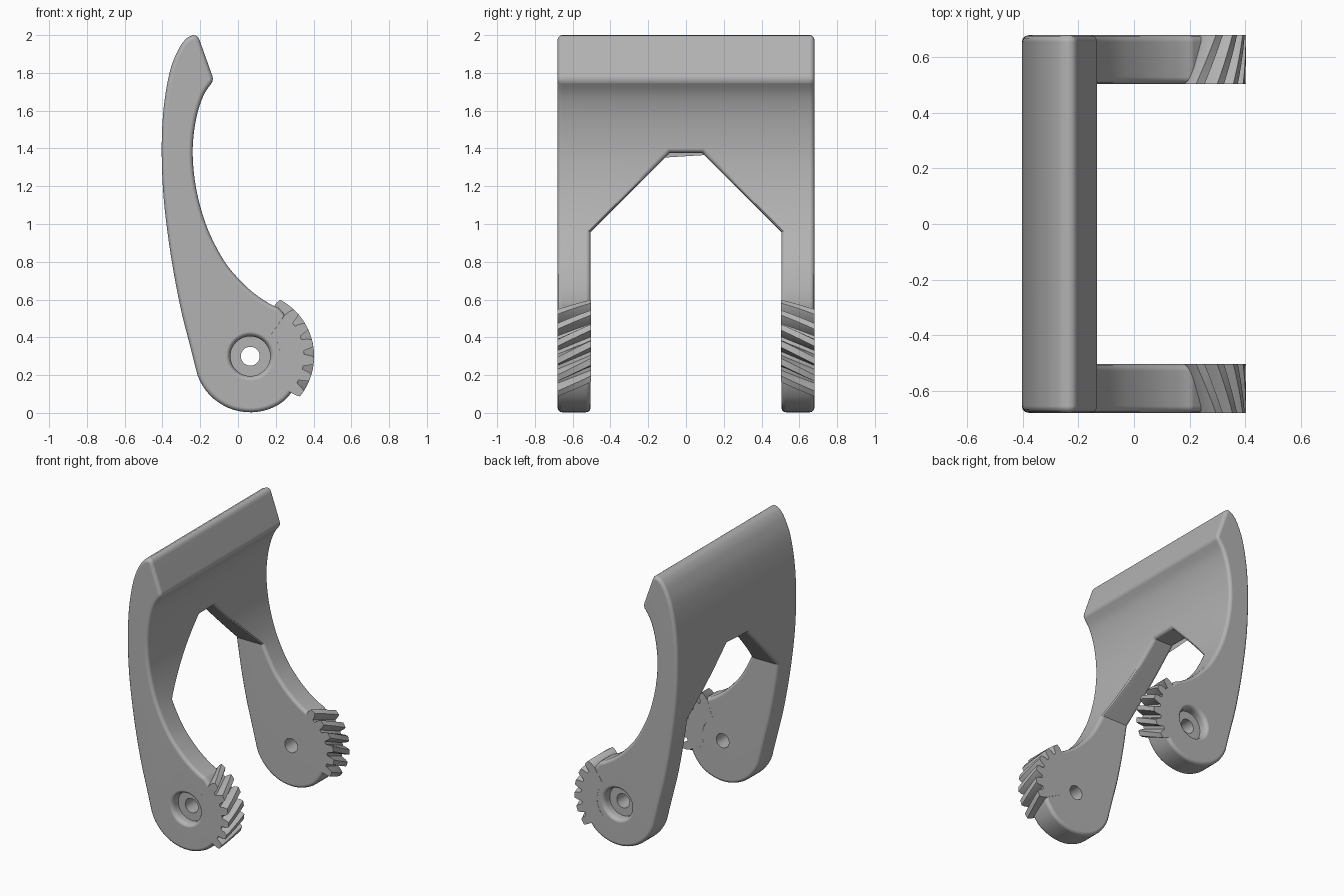
import bpy, bmesh
from math import sin, cos, pi, radians
from mathutils import Vector

if "Cube" in bpy.data.objects:
    bpy.data.objects.remove(bpy.data.objects["Cube"], do_unlink=True)

HALF, INNER = 0.68, 0.505        # arm outer and inner faces along y
PX, PZ = 0.065, 0.30             # pivot centre

grey = bpy.data.materials.new("matte_grey")
grey.use_nodes = True
grey.diffuse_color = (0.45, 0.45, 0.45, 1)
bsdf = next(n for n in grey.node_tree.nodes if n.type == "BSDF_PRINCIPLED")
bsdf.inputs["Base Color"].default_value = grey.diffuse_color
bsdf.inputs["Roughness"].default_value = 0.6


def loft(name, rings):
    """Closed solid through a list of equal-length vertex rings."""
    bm = bmesh.new()
    rows = [[bm.verts.new(p) for p in ring] for ring in rings]
    n = len(rows[0])
    for a, b in zip(rows, rows[1:]):
        for i in range(n):
            j = (i + 1) % n
            bm.faces.new((a[i], a[j], b[j], b[i]))
    bm.faces.new(rows[0])
    bm.faces.new(rows[-1])
    bmesh.ops.recalc_face_normals(bm, faces=bm.faces)
    mesh = bpy.data.meshes.new(name)
    bm.to_mesh(mesh)
    bm.free()
    mesh.materials.append(grey)
    obj = bpy.data.objects.new(name, mesh)
    bpy.context.collection.objects.link(obj)
    return obj


def activate(obj):
    bpy.ops.object.select_all(action="DESELECT")
    obj.select_set(True)
    bpy.context.view_layer.objects.active = obj


def apply_modifier(obj, kind, **settings):
    mod = obj.modifiers.new(kind.lower(), kind)
    for key, value in settings.items():
        setattr(mod, key, value)
    activate(obj)
    bpy.ops.object.modifier_apply(modifier=mod.name)


def cut(obj, cutter):
    cutter.hide_render = True
    apply_modifier(obj, "BOOLEAN", operation="DIFFERENCE", solver="EXACT", object=cutter)
    bpy.data.objects.remove(cutter, do_unlink=True)


def spline(points, steps=5):
    """Catmull-Rom curve through 2D points."""
    p = [Vector(q) for q in points]
    p = [2 * p[0] - p[1]] + p + [2 * p[-1] - p[-2]]
    out = []
    for a, b, c, d in zip(p, p[1:], p[2:], p[3:]):
        for s in range(steps):
            t = s / steps
            out.append(0.5 * (2 * b + (c - a) * t + (2 * a - 5 * b + 4 * c - d) * t * t
                              + (3 * b - a - 3 * c + d) * t ** 3))
    return out + [p[-2]]


def polar(radius, degrees):
    a = radians(degrees)
    return Vector((PX + radius * cos(a), PZ + radius * sin(a)))


# Lever body: curved side profile, round pivot end
back = spline([(-0.24, 2.0), (-0.275, 1.98), (-0.315, 1.925), (-0.36, 1.81), (-0.393, 1.62),
               (-0.404, 1.4), (-0.393, 1.13), (-0.355, 0.83), (-0.305, 0.56),
               (-0.255, 0.36), polar(0.297, 200)])
hub = []
for deg in range(206, 414, 6):
    blend = min(max((deg - 306) / 24, 0), 1)
    hub.append(polar(0.297 - 0.012 * blend, deg))
front = spline([(0.215, 0.556), (0.16, 0.582), (0.08, 0.637), (0.0, 0.713), (-0.08, 0.815),
                (-0.165, 0.985), (-0.22, 1.18), (-0.24, 1.37), (-0.225, 1.54),
                (-0.185, 1.675), (-0.128, 1.762)])
tip = [Vector((-0.203, 1.972)), Vector((-0.21, 1.988)), Vector((-0.223, 1.998))]
profile = back + hub + front + tip
body = loft("lever_body", [[(p.x, y, p.y) for p in profile] for y in (-HALF, HALF)])

# Arched opening that separates the two arms
arch = [(-INNER, -0.5), (-INNER, 0.957), (-0.085, 1.377),
        (0.085, 1.377), (INNER, 0.957), (INNER, -0.5)]
cut(body, loft("arch_cutter", [[(x, y, z) for y, z in arch] for x in (-1, 1)]))
apply_modifier(body, "BEVEL", width=0.024, segments=3, limit_method="ANGLE",
               angle_limit=radians(50), use_clamp_overlap=False)

# Pivot holes with rounded counterbores on the outer faces
bore = [(0.13, -0.02), (0.13, 0), (0.118, 0.005), (0.109, 0.016), (0.105, 0.032),
        (0.105, 0.065), (0.05, 0.065), (0.05, 0.25)]
for side in (-1, 1):
    rings = []
    for r, depth in bore:
        circle = [polar(r, 360 * i / 48) for i in range(48)]
        rings.append([(p.x, side * (HALF - depth), p.y) for p in circle])
    cut(body, loft("bore_cutter", rings))


# Helical gear sectors, mirrored on the two arms
def gear_outline(turn):
    pts = []
    for k in range(6):
        c = 44 - 16 * k + turn
        pts += [polar(0.285, c + 6), polar(0.318, c + 4.6), polar(0.338, c + 3),
                polar(0.338, c - 3), polar(0.318, c - 4.6), polar(0.285, c - 6)]
    return pts + [polar(0.16, a + turn) for a in range(-42, 51, 8)]


gears = []
for side, label in ((-1, "front"), (1, "rear")):
    rings = []
    for i in range(7):
        t = i / 6
        y = side * (HALF + 0.001 - t * (HALF - INNER + 0.002))
        rings.append([(p.x, y, p.y) for p in gear_outline(15 * t)])
    gears.append(loft(label + "_gear_teeth", rings))

# Shading
for obj in [body] + gears:
    activate(obj)
    bpy.ops.object.shade_smooth_by_angle(angle=radians(32))
    obj.modifiers.new("weighted_normals", "WEIGHTED_NORMAL").keep_sharp = True
